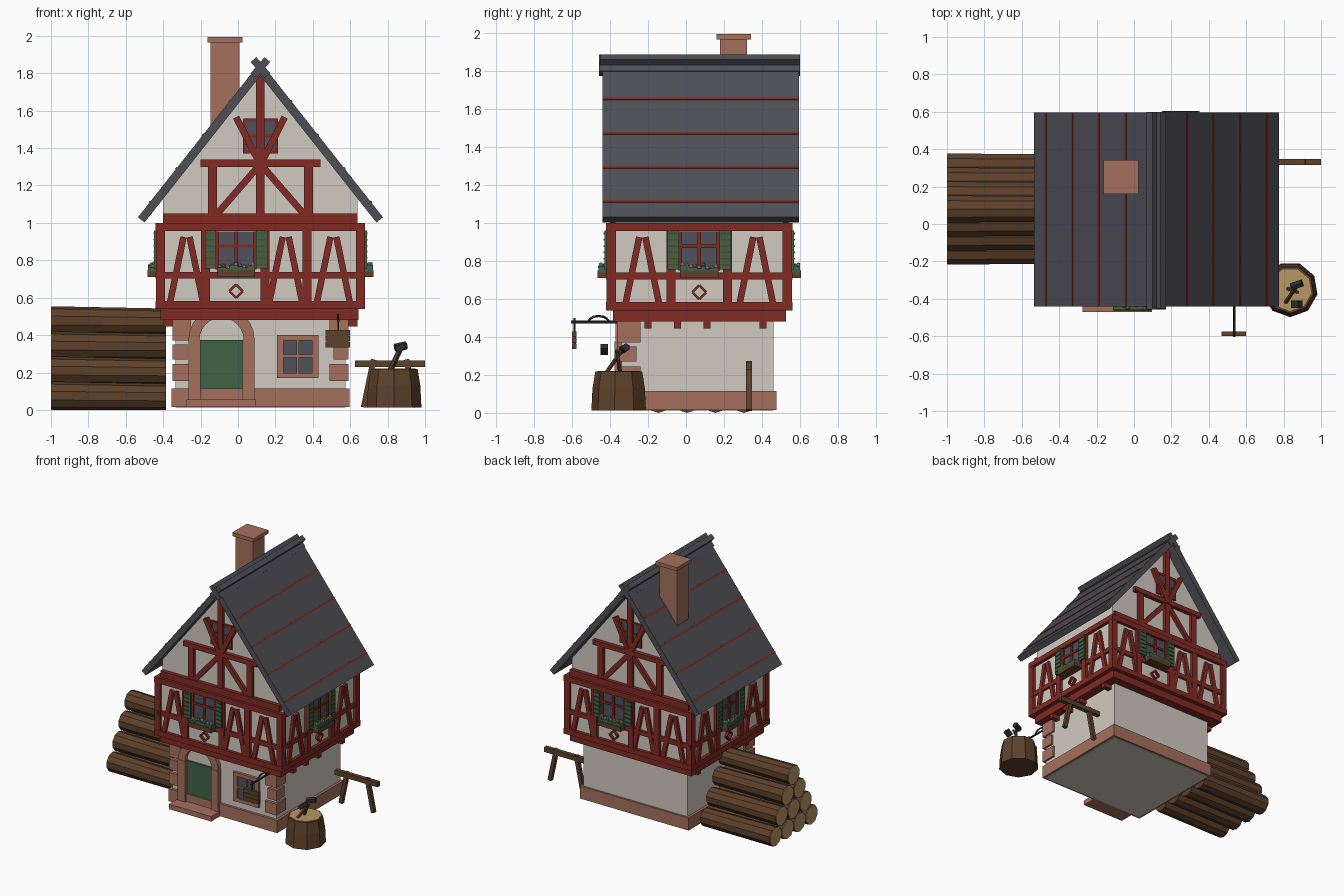
import bpy, bmesh, math, random
from mathutils import Matrix, Vector

cube = bpy.data.objects.get("Cube")
if cube:
    bpy.data.objects.remove(cube, do_unlink=True)
random.seed(4)

COLOURS = {
    "cream_plaster": (.64, .60, .53), "red_timber": (.22, .023, .016),
    "pink_stone": (.38, .16, .11), "grey_slate": (.076, .076, .093),
    "brown_wood": (.11, .053, .024), "pale_wood": (.48, .31, .13),
    "green_paint": (.048, .127, .06), "window_glass": (.08, .083, .105),
    "dark_iron": (.026, .026, .034), "flower_pink": (.6, .22, .2)}
MATS = {}
for label, rgb in COLOURS.items():
    m = bpy.data.materials.new(label)
    m.use_nodes = True
    m.diffuse_color = (*rgb, 1)
    shader = m.node_tree.nodes["Principled BSDF"]
    shader.inputs["Base Color"].default_value = (*rgb, 1)
    shader.inputs["Roughness"].default_value = .9
    MATS[label] = m
CREAM, RED, STONE, SLATE, WOOD, PALE, GREEN, GLASS, IRON, FLOWER = COLOURS

PARTS = {}
EYE = Matrix.Identity(4)


def part(name, mat):
    return PARTS.setdefault(name, (bmesh.new(), mat))[0]


def box(name, mat, x0, x1, y0, y1, z0, z1, M=EYE):
    T = Matrix.Translation(((x0 + x1) / 2, (y0 + y1) / 2, (z0 + z1) / 2))
    S = Matrix.Diagonal((x1 - x0, y1 - y0, z1 - z0, 1))
    bmesh.ops.create_cube(part(name, mat), size=1, matrix=M @ T @ S)


def beam(name, mat, p, q, w, y0, y1, M=EYE):
    """Straight timber from p to q in the x-z plane."""
    dx, dz = q[0] - p[0], q[1] - p[1]
    half = math.hypot(dx, dz) / 2
    T = Matrix.Translation(((p[0] + q[0]) / 2, 0, (p[1] + q[1]) / 2))
    R = Matrix.Rotation(-math.atan2(dz, dx), 4, 'Y')
    box(name, mat, -half, half, y0, y1, -w / 2, w / 2, M @ T @ R)


def prism(name, mat, pts, y0, y1):
    bm = part(name, mat)
    face = bm.faces.new([bm.verts.new((x, y0, z)) for x, z in pts])
    new = bmesh.ops.extrude_face_region(bm, geom=[face])["geom"]
    bmesh.ops.translate(bm, vec=(0, y1 - y0, 0),
                        verts=[v for v in new if isinstance(v, bmesh.types.BMVert)])


def rod(name, mat, p, q, r1, r2, sides=8):
    p, q = Vector(p), Vector(q)
    R = (q - p).to_track_quat('Z', 'Y').to_matrix().to_4x4()
    bmesh.ops.create_cone(part(name, mat), cap_ends=True, segments=sides, radius1=r1,
                          radius2=r2, depth=(q - p).length,
                          matrix=Matrix.Translation((p + q) / 2) @ R)


# Ground floor
box("ground_wall", CREAM, -.335, .575, -.34, .46, .012, .5)
box("stone_base", STONE, -.355, .595, -.36, .475, .016, .115)
for side in (-1, 1):
    for z0, z1, w in ((.155, .245, .1), (.27, .35, .08), (.37, .48, .1)):
        x = .12 + side * .47
        xi = x - side * w
        box("corner_stones", STONE, min(x, xi), max(x, xi), -.362, -.34 + w, z0, z1)

# Door with arch and step
DX, DZ = -.088, .375
box("door_step", STONE, -.275, .095, -.47, -.34, .016, .055)
box("door", GREEN, -.2, .027, -.35, -.33, .055, DZ)
for s in (-1, 1):
    x = DX + s * .145
    box("door_posts", STONE, x - .032, x + .032, -.375, -.33, .055, DZ)
arc = [math.pi * i / 12 for i in range(13)]
prism("door_arch", STONE,
      [(DX + .177 * math.cos(a), DZ + .177 * math.sin(a)) for a in arc] +
      [(DX + .118 * math.cos(a), DZ + .118 * math.sin(a)) for a in reversed(arc)], -.372, -.33)

# Ground floor window
box("lower_window_glass", GLASS, .23, .42, -.35, -.33, .18, .39)
for x, w in ((.227, .035), (.414, .035), (.32, .014)):
    box("lower_window_frame", STONE, x - w / 2, x + w / 2, -.362, -.33, .17, .4)
for z, w in ((.184, .028), (.386, .028), (.288, .014)):
    box("lower_window_frame", STONE, .21, .43, -.361, -.33, z - w / 2, z + w / 2)

# Jettied upper floor
for y in (-.2, -.045, .11, .405):
    box("joists", RED, -.4, .64, y - .019, y + .019, .445, .49)
box("sill", RED, -.415, .645, -.385, .527, .48, .545)
box("upper_wall", CREAM, -.415, .655, -.395, .535, .545, 1)


def window(M, u):
    """Upper window with shutters, flower box and a diamond below."""
    box("upper_window_glass", GLASS, u - .1, u + .1, -.008, .01, .75, .955, M)
    for x in (u - .1, u, u + .1):
        box("upper_window_bars", RED, x - .009, x + .009, -.018, .01, .75, .955, M)
    box("upper_window_bars", RED, u - .1, u + .1, -.016, .01, .868, .885, M)
    for s in (-1, 1):
        x = u + s * .137
        box("shutters", GREEN, x - .03, x + .03, -.034, 0, .755, .96, M)
        for i in range(6):
            z = .775 + i * .033
            box("shutter_slats", WOOD, x - .024, x + .024, -.038, -.03, z, z + .008, M)
    box("flower_boxes", WOOD, u - .1, u + .1, -.07, 0, .71, .748, M)
    for i in range(9):
        x, z = u - .088 + i * .022, .757 + random.random() * .02
        box("leaves", GREEN, x - .013, x + .013, -.066, -.01, .74, z, M)
        T = Matrix.Translation((x, -.03 - .03 * random.random(), z + .006))
        kind = ("flowers", FLOWER) if i % 2 else ("white_flowers", CREAM)
        bmesh.ops.create_icosphere(part(*kind), subdivisions=1, radius=.011, matrix=M @ T)
    c = [(u - .036, .635), (u, .671), (u + .036, .635), (u, .599)]
    for i in range(4):
        beam("diamonds", RED, c[i], c[(i + 1) % 4], .013, -.018, 0, M)


def facade(angle, dist, half, posts, braces, win):
    M = Matrix.Translation((.12, .07, 0)) @ Matrix.Rotation(math.radians(angle), 4, 'Z') \
        @ Matrix.Translation((0, -dist, 0))
    for z0, z1, d in ((.54, .583, .025), (.702, .738, .018), (.957, 1, .025)):
        box("wall_rails", RED, -half, half, -d, .01, z0, z1, M)
    for u in posts:
        box("wall_posts", RED, u - .024, u + .024, -.023, .01, .54, 1, M)
    for u in braces:
        for s in (-1, 1):
            beam("wall_braces", RED, (u + s * .088, .575), (u + s * .016, .925), .034,
                 -.02, .01, M)
    window(M, win)


for a in (0, 180):
    facade(a, .465, .56, (-.535, -.295, .025, .25, .535), (-.395, .135, .39), -.13)
for a in (90, -90):
    facade(a, .535, .49, (-.463, -.148, .148, .463), (-.3, .3), 0)

# Gables
prism("gable_wall", CREAM, [(-.4, 1), (.64, 1), (.64, 1.16), (.12, 1.82), (-.4, 1.16)], -.37, .51)
for a in (0, 180):
    M = Matrix.Translation((.12, .07, 0)) @ Matrix.Rotation(math.radians(a), 4, 'Z') \
        @ Matrix.Translation((0, -.44, 0))
    box("gable_tie_beam", RED, -.52, .52, -.03, .01, 1, 1.05, M)
    box("gable_collar", RED, -.32, .32, -.03, .01, 1.3, 1.338, M)
    box("king_post", RED, -.023, .023, -.026, .01, 1.04, 1.79, M)
    box("gable_window_glass", GLASS, -.085, .085, -.008, .01, 1.37, 1.55, M)
    for z in (1.38, 1.465, 1.548):
        box("gable_window_bars", RED, -.09, .09, -.014, .01, z - .009, z + .009, M)
    for s in (-1, 1):
        box("gable_window_bars", RED, s * .085 - .008, s * .085 + .008, -.014, .01, 1.37, 1.555, M)
        box("gable_posts", RED, s * .257 - .024, s * .257 + .024, -.025, .01, 1.04, 1.31, M)
        beam("gable_braces", RED, (s * .23, 1.05), (0, 1.315), .036, -.022, .01, M)
        beam("gable_braces", RED, (0, 1.31), (s * .13, 1.565), .036, -.032, .01, M)

# Roof
SLOPE = 1.265
for s in (-1, 1):
    prism("roof_slabs", SLATE, [(.12 + s * u, z) for u, z in
          ((0, 1.86), (.655, 1.03), (.62, 1.002), (0, 1.787))], -.44, .595)
    for u in (.165, .308, .45, .592):
        p, q = ((.12 + s * v, 1.861 - SLOPE * v) for v in (u - .004, u + .004))
        beam("roof_lines", RED, p, q, .006, -.438, .593)
    beam("ridge_boards", SLATE, (.12 - s * .037, 1.787), (.12 + s * .037, 1.873), .04,
         -.455 + .002 * s, .6)

# Chimney
box("chimney", STONE, -.147, .007, .18, .32, 1.46, 1.97)
box("chimney_cap", STONE, -.162, .025, .16, .343, 1.965, 1.993)

# Log pile
for row in range(4):
    for i in range(4 - row):
        y, z = -.145 + .15 * i + .075 * row, .076 + .134 * row
        rod("logs", WOOD, (-.997, y, z), (-.385, y, z - .006), .076, .07, 10)
        rod("log_ends", PALE, (-1, y, z), (-.99, y, z), .073, .073, 10)

# Chopping block with hammer and axe
C = (.835, -.35)
rod("stump", WOOD, (*C, .012), (*C, .13), .148, .142, 9)
rod("stump", WOOD, (*C, .13), (*C, .218), .142, .127, 9)
rod("stump_top", PALE, (*C, .213), (*C, .221), .115, .115, 9)
rod("tool_handles", WOOD, (.81, -.42, .21), (.872, -.33, .34), .012, .012, 6)
rod("tool_handles", WOOD, (.82, -.345, .21), (.875, -.365, .33), .01, .01, 6)
rod("hammer_head", IRON, (.84, -.335, .332), (.9, -.315, .345), .022, .022, 6)
beam("axe_head", IRON, (.85, .315), (.89, .35), .03, -.45, -.41)

# Trestle
beam("trestle", WOOD, (.625, .247), (1, .247), .037, .315, .348)
for x, foot in ((.725, .672), (.9, .955)):
    beam("trestle", WOOD, (x, .27), (foot, .014), .03, .317, .346)

# Hanging sign on an iron bracket
rod("sign_bracket", IRON, (.535, -.605, .478), (.535, -.34, .478), .008, .008, 6)
bow = [(.535, -.46 + .055 * math.cos(a), .475 + .035 * math.sin(a)) for a in arc[::2]]
for p, q in zip(bow, bow[1:]):
    rod("sign_bracket", IRON, p, q, .006, .006, 6)
rod("sign_bracket", IRON, (.535, -.587, .42), (.535, -.587, .5), .005, .005, 6)
for i in range(3):
    z = .335 + .032 * i
    box("sign_planks", WOOD, .467, .6, -.6, -.575, z, z + .029)
box("sign_back", WOOD, .475, .592, -.592, -.58, .34, .425)

# Turn the collected parts into objects
for name, (bm, mat) in PARTS.items():
    bmesh.ops.recalc_face_normals(bm, faces=bm.faces)
    mesh = bpy.data.meshes.new(name)
    bm.to_mesh(mesh)
    bm.free()
    mesh.materials.append(MATS[mat])
    bpy.context.collection.objects.link(bpy.data.objects.new(name, mesh))
